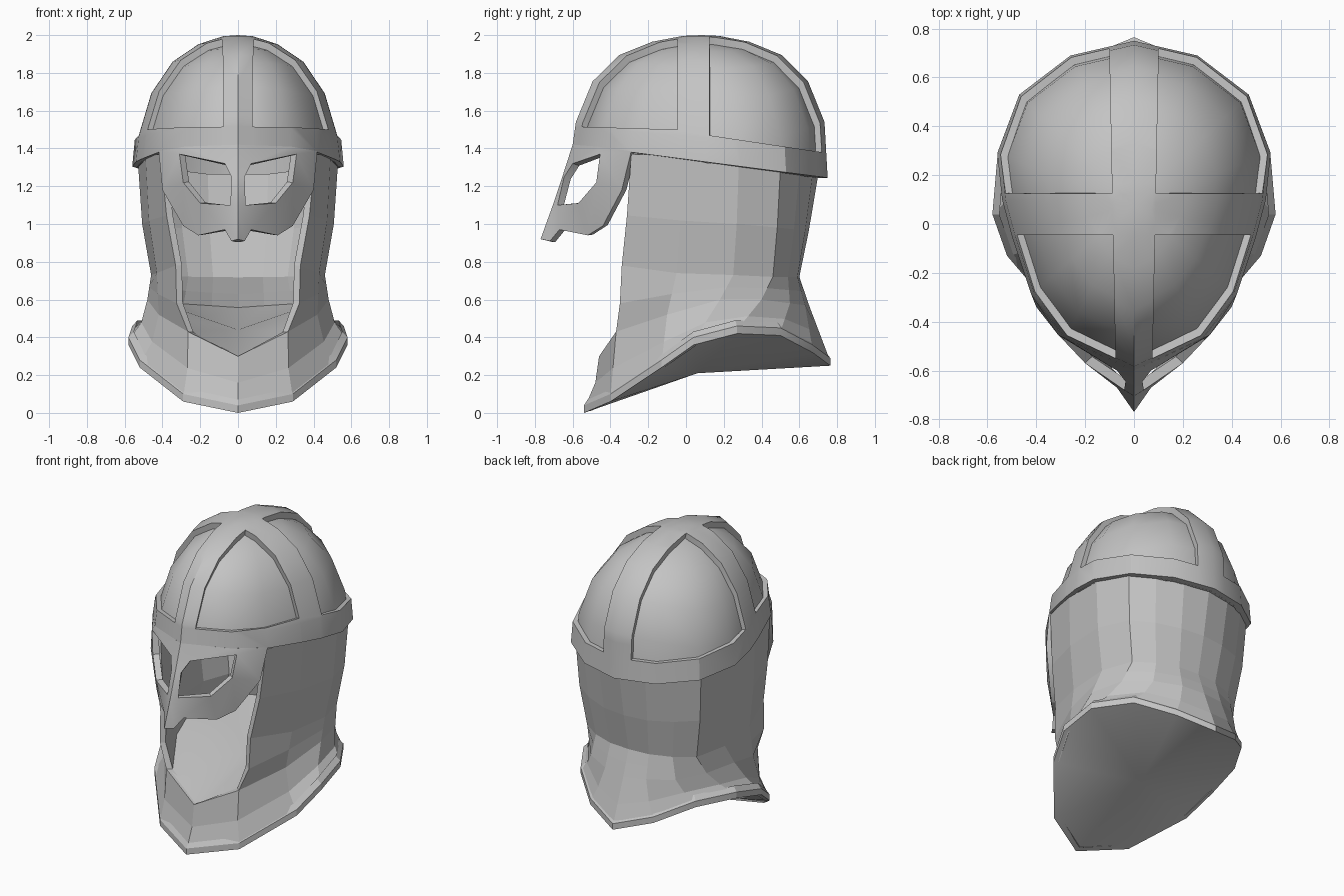
import bpy, bmesh, math
from mathutils import Vector

cube = bpy.data.objects.get("Cube")
if cube:
    bpy.data.objects.remove(cube, do_unlink=True)

steel = bpy.data.materials.new("grey_steel")
steel.use_nodes = True
GREY = (0.55, 0.55, 0.55, 1)
steel.diffuse_color = GREY
steel.node_tree.nodes["Principled BSDF"].inputs["Base Color"].default_value = GREY

CENTRE = Vector((0, 0.08, 1.2))


def add_faces(bm, points, faces):
    verts = [bm.verts.new(p) for p in points]
    for face in faces:
        bm.faces.new([verts[i] for i in face])


def add_loft(bm, rows):
    """Skin a list of equally long rows of points with quads."""
    n = len(rows[0])
    points = [p for row in rows for p in row]
    faces = [(r * n + c, r * n + c + 1, (r + 1) * n + c + 1, (r + 1) * n + c)
             for r in range(len(rows) - 1) for c in range(n - 1)]
    add_faces(bm, points, faces)


def add_fan(bm, ring, hub):
    add_faces(bm, list(ring) + [hub], [(i, i + 1, len(ring)) for i in range(len(ring) - 1)])


def finish(name, bm, thickness=0, smooth=30, flip=False):
    """Mirror a +x half, give it inward thickness and shade it."""
    bmesh.ops.remove_doubles(bm, verts=bm.verts, dist=0.0005)
    bmesh.ops.recalc_face_normals(bm, faces=bm.faces)
    bm.normal_update()
    outward = sum(f.normal.dot(f.calc_center_median() - CENTRE) * f.calc_area() for f in bm.faces)
    if (outward < 0) != flip:
        bmesh.ops.reverse_faces(bm, faces=bm.faces)
    mesh = bpy.data.meshes.new(name)
    bm.to_mesh(mesh)
    bm.free()
    mesh.materials.append(steel)
    obj = bpy.data.objects.new(name, mesh)
    bpy.context.collection.objects.link(obj)
    bpy.ops.object.select_all(action="DESELECT")
    obj.select_set(True)
    bpy.context.view_layer.objects.active = obj
    mirror = obj.modifiers.new("mirror", "MIRROR")
    mirror.use_clip = True
    bpy.ops.object.modifier_apply(modifier="mirror")
    if thickness:
        solid = obj.modifiers.new("thickness", "SOLIDIFY")
        solid.thickness = thickness
        solid.offset = -1
        solid.use_even_offset = True
        bpy.ops.object.modifier_apply(modifier="thickness")
    if smooth:
        bpy.ops.object.shade_smooth_by_angle(angle=math.radians(smooth))


# Dome outline seen from above, front to back
PLAN = [(0, -.6), (.28, -.47), (.42, -.29), (.50, -.05), (.54, .1),
        (.56, .29), (.47, .53), (.26, .69), (0, .75)]
# Scale and height of each ring above the slanted rim
RINGS = [(.975, 1.54), (.845, 1.755), (.635, 1.895), (.38, 1.965), (.14, 1.996), (0, 2)]


def dome_rows():
    rows = [[Vector((x, y, 1.38 - .13 * (y + .29))) for x, y in PLAN]]
    for s, z in RINGS:
        rows.append([Vector((x * s, .08 + (y - .08) * s, z - .3 * (x * s) ** 2))
                     for x, y in PLAN])
    return rows


# Raised frame: rim band plus crossing straps, with four panels cut out
def front_sill(y):
    return 1.5 - .03 * (y + .05)


def back_sill(y):
    return 1.47 - .15 * (y - .12)


STRAP, TAPER, CROSS_FRONT, CROSS_BACK = .087, .02, -.045, .125
bm = bmesh.new()
add_loft(bm, dome_rows())
bmesh.ops.remove_doubles(bm, verts=bm.verts, dist=0.0005)
cuts = [((STRAP, 0, 0), (1, -TAPER, 0)),
        ((0, CROSS_FRONT, 0), (0, 1, 0)),
        ((0, CROSS_BACK, 0), (0, 1, 0)),
        ((0, 0, front_sill(0)), (0, .03, 1)),
        ((0, 0, back_sill(0)), (0, .15, 1))]
for point, normal in cuts:
    bmesh.ops.bisect_plane(bm, geom=bm.verts[:] + bm.edges[:] + bm.faces[:],
                           plane_co=point, plane_no=normal, dist=0.0001)
panels = []
for f in bm.faces:
    c = f.calc_center_median()
    front = c.y < CROSS_FRONT and c.z > front_sill(c.y)
    back = c.y > CROSS_BACK and c.z > back_sill(c.y)
    if c.x > STRAP + TAPER * c.y and (front or back):
        panels.append(f)
bmesh.ops.delete(bm, geom=panels, context="FACES")
finish("helmet_frame", bm, thickness=.045)

# Smooth bowl showing through the frame
bm = bmesh.new()
add_loft(bm, [[CENTRE + (p - CENTRE) * .95 for p in row] for row in dome_rows()])
finish("helmet_bowl", bm, smooth=60)

# Face guard: eye hole, joined to the outer edge
eye = [(.035, -.645, 1.25), (.07, -.60, 1.32), (.31, -.455, 1.37),
       (.29, -.475, 1.22), (.2, -.57, 1.11), (.04, -.68, 1.1)]
edge = [(0, -.655, 1.25), (0, -.6, 1.42), (.28, -.47, 1.41), (.42, -.29, 1.385),
        (.40, -.34, 1.18), (.29, -.44, .99), (.21, -.52, .94), (.07, -.67, .97),
        (.035, -.72, .91), (0, -.77, .92), (0, -.705, 1.1)]
bm = bmesh.new()
E = len(eye)
add_faces(bm, eye + edge, [
    (0, 1, E + 1, E), (1, 2, E + 2, E + 1), (2, E + 3, E + 2),
    (2, 3, E + 4, E + 3), (3, E + 5, E + 4), (3, 4, E + 6, E + 5),
    (4, 5, E + 7, E + 6), (5, E + 10, E + 9, E + 8, E + 7), (5, 0, E, E + 10)])
finish("face_guard", bm, thickness=.04)

# Neck curtain: columns run from the front opening round to the back
def vectors(points):
    return [Vector(p) for p in points]


top = vectors([(.41, -.29, 1.37), (.49, -.02, 1.36), (.53, .28, 1.33), (.46, .5, 1.3),
               (.33, .6, 1.28), (.17, .67, 1.26), (0, .70, 1.26)])
neck = vectors([(.33, -.34, .78), (.43, -.05, .74), (.46, .25, .73), (.4, .46, .72),
                (.28, .54, .72), (.14, .59, .72), (0, .60, .72)])
flare = vectors([(.265, -.37, .43), (.42, -.1, .52), (.48, .18, .6), (.43, .4, .6),
                 (.31, .55, .58), (.15, .63, .57), (0, .655, .56)])
rim = vectors([(.29, -.40, .08), (.52, -.13, .26), (.58, .04, .38), (.56, .27, .44),
               (.42, .5, .43), (.23, .67, .34), (0, .765, .27)])
lip_front = Vector((0, -.46, .30))
rim_front = Vector((0, -.54, .02))
upper = [a.lerp(b, .55) + Vector((a.x * .03, .005, 0)) for a, b in zip(top, neck)]
waist = [a.lerp(b, .5) for a, b in zip(neck, flare)]
waist[0] = Vector((.325, -.35, .58))
skirt = [a.lerp(b, .55) - Vector((b.x * .04, 0, 0)) for a, b in zip(flare, rim)]
skirt_front = lip_front.lerp(rim_front, .5) + Vector((0, .02, 0))

bm = bmesh.new()
add_loft(bm, [top, upper, neck, waist, flare])
add_loft(bm, [[lip_front] + flare, [skirt_front] + skirt, [rim_front] + rim])
finish("neck_curtain", bm, thickness=.035, smooth=0)

# Rolled hem around the bottom edge
hem = [rim_front] + rim
drop = Vector((0, 0, .02))
inset = Vector((.95, .965, 1))
bm = bmesh.new()
add_loft(bm, [[p * inset + drop * 2.5 for p in hem],
              [p + drop for p in hem],
              [p - drop for p in hem]])
finish("curtain_hem", bm, smooth=20)

# Closed underside and the floor inside the curtain
bm = bmesh.new()
add_fan(bm, [p - drop for p in hem], Vector((0, .06, .21)))
finish("underside", bm, smooth=60)

bm = bmesh.new()
inside = [p * Vector((.96, .96, 1)) for p in [lip_front] + flare]
add_fan(bm, inside, Vector((0, .1, .44)))
finish("inner_floor", bm, smooth=60, flip=True)
